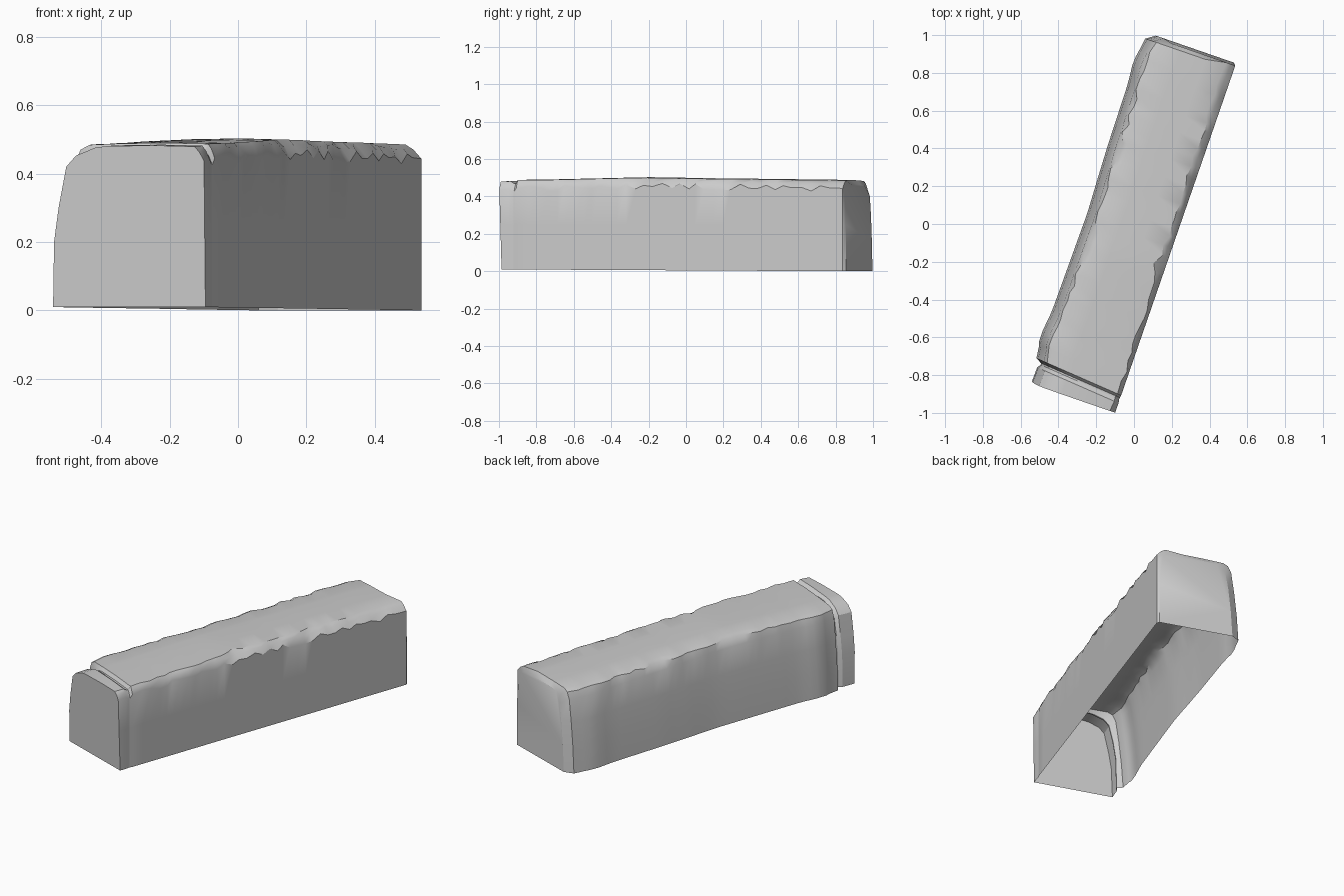
import bpy, bmesh, math, random
from mathutils import Vector

random.seed(4)
cube = bpy.data.objects.get("Cube")
if cube:
    bpy.data.objects.remove(cube)

stone = bpy.data.materials.new("grey_stone")
stone.use_nodes = True
grey = (0.6, 0.6, 0.6, 1)
stone.diffuse_color = grey
stone.node_tree.nodes["Principled BSDF"].inputs["Base Color"].default_value = grey

# Local frame of the block: along its length, and across towards its left
CORNER = Vector((-0.10, -1.0, 0))
ALONG = Vector((0.327, 0.945, 0))
ACROSS = Vector((-0.945, 0.327, 0))
LENGTH = 1.958
SEAM = 0.1


def lerp(table, u):
    """Piecewise linear lookup in a list of (u, value)."""
    for (a, p), (b, q) in zip(table, table[1:]):
        if u <= b:
            return p + (q - p) * max(0, (u - a) / (b - a))
    return table[-1][1]


# Left wall foot, top height and right bevel width along the length
FOOT = [(0, .471), (.09, .468), (.115, .488), (.25, .507), (.41, .492), (.94, .485),
        (1.33, .5), (1.68, .506), (1.78, .518), (1.92, .497)]
TOP = [(0, .482), (.09, .485), (.12, .49), (.3, .492), (.8, .503), (1.1, .498), (1.8, .49), (1.92, .488)]
BEVEL = [(0, .03), (.2, .015), (.5, .025), (.78, .035), (.83, .065), (.88, .04), (1.4, .05), (1.92, .05)]


def section(u, inset=0.0, drop=0.0, cap=False, rough=0.0):
    """Open cross-section from the right foot over the top to the left foot."""
    foot = lerp(FOOT, u) - inset
    top = lerp(TOP, u) - drop
    c = max(.012, lerp(BEVEL, u) + random.uniform(-.012, .012) * rough)
    low = top - .045 + random.uniform(-.02, .015) * rough
    chip = random.uniform(-.012, .012) * rough
    base = .01 * (1 - u / LENGTH)
    right = inset * .25
    pts = [(right, base), (right, .25), (right, low), (right + c * .5, top - .018 + chip * .5),
           (right + c, top - .003), (.16, top), (.3, top - .002)]
    if cap:       # rounder left shoulder on the front end
        pts += [(foot - .136, top - .006), (foot - .075, top - .03), (foot - .045, top - .062),
                (foot - .02, .3), (foot - .005, .2)]
    else:
        pts += [(foot - .09 + chip, top - .006), (foot - .062 + chip, top - .02),
                (foot - .043, top - .06), (foot - .025, .3), (foot - .01, .16)]
    return pts + [(foot, base)]


def place(u, v, z):
    return CORNER + ALONG * u + ACROSS * v + Vector((0, 0, z))


# Stations: front cap, seam groove, weathered body, bevelled back end
stations = [(0, section(0, cap=True)),
            (SEAM - .025, section(SEAM - .025, cap=True)),
            (SEAM - .005, section(SEAM - .012, .012, .014, cap=True)),
            (SEAM + .004, section(SEAM - .012, .012, .014, cap=True)),
            (SEAM + .018, section(SEAM + .018))]
steps = 36
for i in range(1, steps):
    u = SEAM + .03 + (1.91 - SEAM - .03) * i / steps
    stations.append((u + random.uniform(-.01, .01), section(u, rough=1)))
stations += [(1.925, section(1.925)), (LENGTH, section(1.925, .048, .028))]

# Loft the shell, open underneath
bm = bmesh.new()
rings = []
for u, pts in stations:
    ring = []
    for v, z in pts:
        w = u
        if u == 0:
            w += .015 * (1 - z / .5)              # front face leans out slightly
        elif u < .2:
            w += .08 * (v - .25)                  # seam runs askew
        elif u > 1.92 and v < .1:
            w = u if u == LENGTH else 1.945
        if u == LENGTH and z > .4:
            w -= .012
        ring.append(bm.verts.new(place(w, v, z)))
    rings.append(ring)
for a, b in zip(rings, rings[1:]):
    for j in range(len(a) - 1):
        bm.faces.new((a[j], b[j], b[j + 1], a[j + 1]))
# End faces
bm.faces.new(rings[0])
bm.faces.new(list(reversed(rings[-1])))
bmesh.ops.recalc_face_normals(bm, faces=bm.faces[:])
if max(bm.faces, key=lambda f: f.calc_center_median().z).normal.z < 0:
    bmesh.ops.reverse_faces(bm, faces=bm.faces[:])

mesh = bpy.data.meshes.new("stone_block")
bm.to_mesh(mesh)
bm.free()
mesh.materials.append(stone)
block = bpy.data.objects.new("stone_block", mesh)
bpy.context.collection.objects.link(block)

bpy.ops.object.select_all(action='DESELECT')
block.select_set(True)
bpy.context.view_layer.objects.active = block
bpy.ops.object.shade_smooth_by_angle(angle=math.radians(30))
